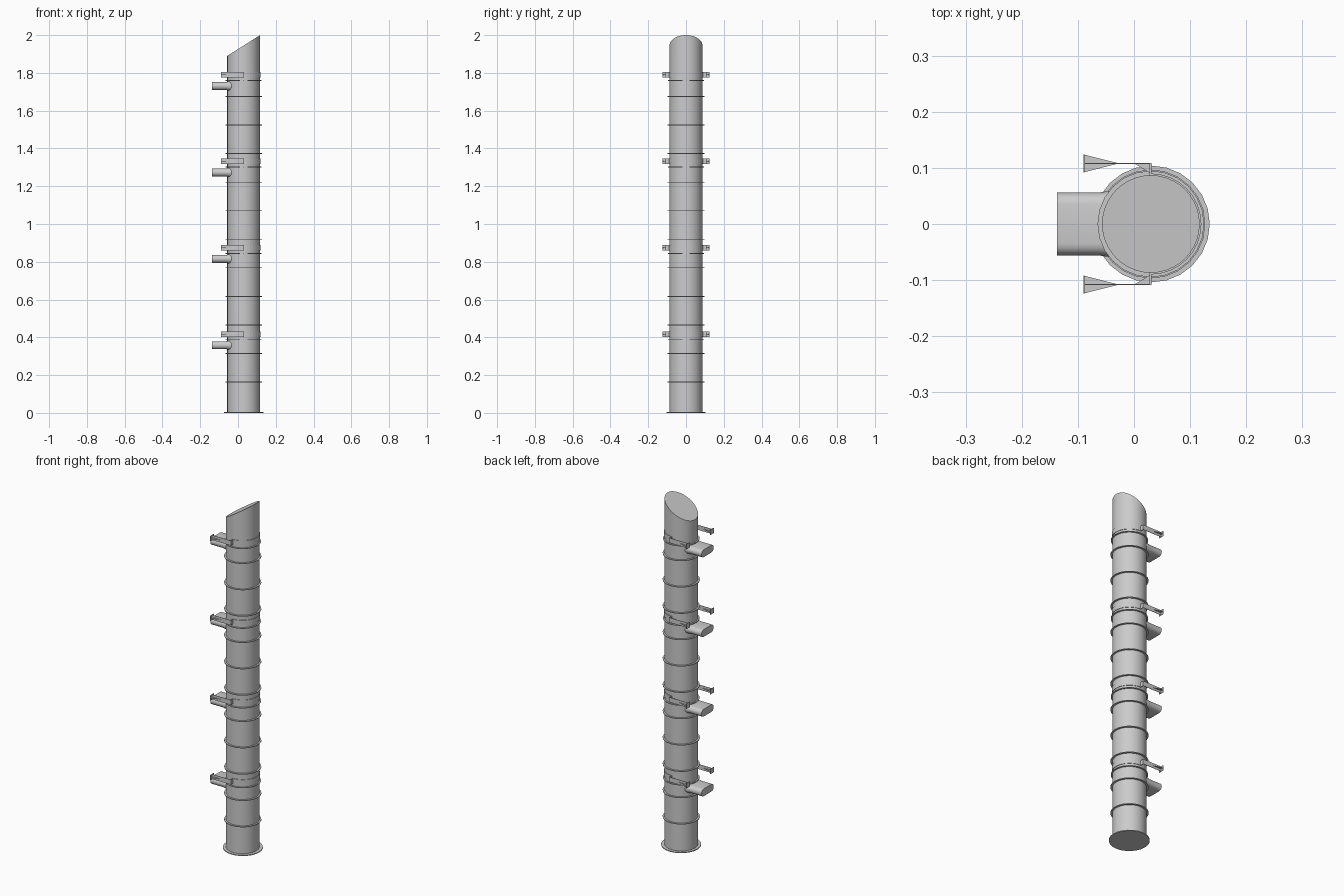
import bpy, bmesh, math

if "Cube" in bpy.data.objects:
    bpy.data.objects.remove(bpy.data.objects["Cube"])

CX, R = 0.03, 0.087          # pipe axis and radius


def make(name, bm, smooth=False):
    bmesh.ops.recalc_face_normals(bm, faces=bm.faces)
    me = bpy.data.meshes.new(name)
    bm.to_mesh(me)
    bm.free()
    ob = bpy.data.objects.new(name, me)
    bpy.context.collection.objects.link(ob)
    if smooth:
        bpy.ops.object.select_all(action='DESELECT')
        ob.select_set(True)
        bpy.context.view_layer.objects.active = ob
        bpy.ops.object.shade_smooth_by_angle(angle=math.radians(35))
    return ob


def loft(bm, sections):
    """Bridge equal-length loops of points and cap both ends."""
    loops = [[bm.verts.new(p) for p in s] for s in sections]
    n = len(loops[0])
    for a, b in zip(loops, loops[1:]):
        for i in range(n):
            j = (i + 1) % n
            bm.faces.new((a[i], a[j], b[j], b[i]))
    bm.faces.new(loops[0])
    bm.faces.new(loops[-1])


def prism(bm, pts, z0, z1):
    loft(bm, [[(x, y, z) for x, y in pts] for z in (z0, z1)])


def circle(r, n, cx=CX):
    return [(cx + r * math.cos(2 * math.pi * i / n), r * math.sin(2 * math.pi * i / n))
            for i in range(n)]


# Main pipe with slanted closed top
bm = bmesh.new()
pts = circle(R, 40)
loft(bm, [[(x, y, 0) for x, y in pts],
          [(x, y, 1.89 + (x - CX + R) * 0.11 / (2 * R)) for x, y in pts]])
make("pipe", bm, True)

# Base flange
bm = bmesh.new()
prism(bm, circle(0.104, 24, 0.031), 0, 0.005)
make("base_flange", bm)


# Thin flange rings along the pipe
def ring(name, z, r, h):
    bm = bmesh.new()
    outer, inner = circle(r, 24), circle(R - 0.003, 24)
    prof = [(outer, z - h), (outer, z + h), (inner, z + h), (inner, z - h)]
    loops = [[bm.verts.new((x, y, zz)) for x, y in c] for c, zz in prof]
    for k in range(4):
        a, b = loops[k], loops[(k + 1) % 4]
        for i in range(24):
            j = (i + 1) % 24
            bm.faces.new((a[i], a[j], b[j], b[i]))
    make(name, bm)


for i in range(1, 12):
    ring(f"flange_ring_{i}", 0.012 + 0.1512 * i, 0.097, 0.002)

for k in range(4):
    zb = 0.417 + 0.4575 * k      # bracket height
    zn = 0.358 + 0.4575 * k      # nozzle height
    ring(f"clamp_ring_{k}", zb - 0.03, 0.095, 0.002)

    # Half band round the far side of the pipe
    bm = bmesh.new()
    arc = [math.radians(-90 + 180 * i / 16) for i in range(17)]
    band = [(CX + 0.09 * math.cos(a), 0.09 * math.sin(a)) for a in arc]
    band += [(CX + 0.086 * math.cos(a), 0.086 * math.sin(a)) for a in reversed(arc)]
    prism(bm, band, zb - 0.014, zb + 0.014)
    make(f"clamp_band_{k}", bm)

    # Bracket arms on both sides: lug, arm, end plate and gussets
    bm = bmesh.new()
    for s in (1, -1):
        def part(p, z0, z1):
            prism(bm, [(x, s * y) for x, y in p], zb + z0, zb + z1)
        part([(0.028, 0.085), (0.031, 0.085), (0.031, 0.109), (0.028, 0.109)], -0.014, 0.014)
        part([(-0.09, 0.107), (0.031, 0.107), (0.031, 0.109), (-0.09, 0.109)], -0.014, 0.014)
        part([(-0.09, 0.092), (-0.088, 0.092), (-0.088, 0.124), (-0.09, 0.124)], -0.015, 0.015)
        part([(-0.09, 0.092), (-0.027, 0.108), (-0.09, 0.124)], -0.001, 0.001)
        part([(0.0, 0.108), (0.03, 0.09), (0.03, 0.108)], -0.001, 0.001)
    make(f"bracket_{k}", bm)

    # Flat oblong outlet, flared where it meets the pipe
    def oblong(x, w, h):
        out = []
        for side in (1, -1):
            for i in range(9):
                a = math.radians(-90 + 180 * i / 8)
                out.append((x, side * (w - h + h * math.cos(a)), zn + side * h * math.sin(a)))
        return out
    bm = bmesh.new()
    loft(bm, [oblong(-0.137, 0.056, 0.021), oblong(-0.062, 0.056, 0.021),
              oblong(-0.050, 0.058, 0.024), oblong(0.0, 0.06, 0.028)])
    make(f"outlet_{k}", bm, True)
